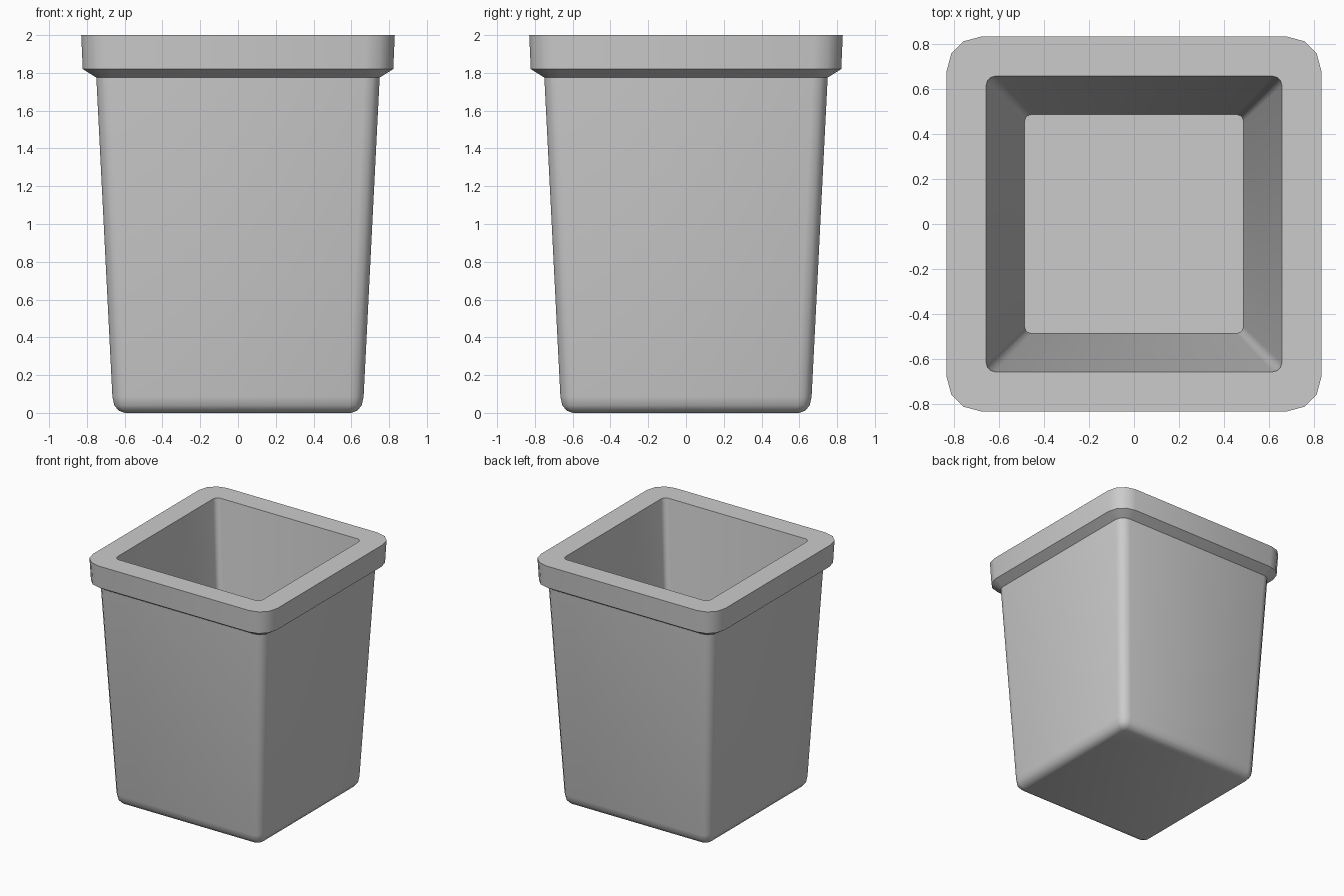
import bpy, bmesh, math

cube = bpy.data.objects.get("Cube")
if cube:
    bpy.data.objects.remove(cube, do_unlink=True)

SEGMENTS = 3  # facets in each rounded corner

grey = bpy.data.materials.new("light grey plastic")
grey.use_nodes = True
colour = (0.6, 0.6, 0.6, 1)
grey.diffuse_color = colour
grey.node_tree.nodes["Principled BSDF"].inputs["Base Color"].default_value = colour


def rounded_square(bm, half, radius, z):
    """Ring of vertices around a square with rounded corners."""
    ring = []
    for corner in range(4):
        middle = math.radians(45 + 90 * corner)
        cx = math.copysign(half - radius, math.cos(middle))
        cy = math.copysign(half - radius, math.sin(middle))
        for step in range(SEGMENTS + 1):
            a = math.radians(90 * corner + 90 * step / SEGMENTS)
            ring.append(bm.verts.new((cx + radius * math.cos(a),
                                      cy + radius * math.sin(a), z)))
    return ring


def loft(name, profile):
    """Skin the rings of (half width, corner radius, height) and cap both ends."""
    bm = bmesh.new()
    rings = [rounded_square(bm, *p) for p in profile]
    for low, high in zip(rings, rings[1:]):
        n = len(low)
        for i in range(n):
            j = (i + 1) % n
            bm.faces.new((low[i], low[j], high[j], high[i]))
    bm.faces.new(rings[0][::-1])
    bm.faces.new(rings[-1])
    bmesh.ops.recalc_face_normals(bm, faces=bm.faces)
    mesh = bpy.data.meshes.new(name)
    bm.to_mesh(mesh)
    bm.free()
    mesh.materials.append(grey)
    obj = bpy.data.objects.new(name, mesh)
    bpy.context.collection.objects.link(obj)
    return obj


bin_profile = [
    # rounded base
    (0.60, 0.02, 0.0), (0.632, 0.045, 0.012), (0.655, 0.065, 0.04), (0.665, 0.075, 0.085),
    # tapered outer wall
    (0.75, 0.08, 1.775),
    # overhanging rim
    (0.822, 0.15, 1.82), (0.83, 0.15, 2.0),
    # opening, inner wall and floor
    (0.655, 0.04, 2.0), (0.485, 0.03, 0.15),
]
bin_body = loft("square_bin", bin_profile)

bpy.ops.object.select_all(action="DESELECT")
bin_body.select_set(True)
bpy.context.view_layer.objects.active = bin_body
bpy.ops.object.shade_smooth_by_angle(angle=math.radians(38))
